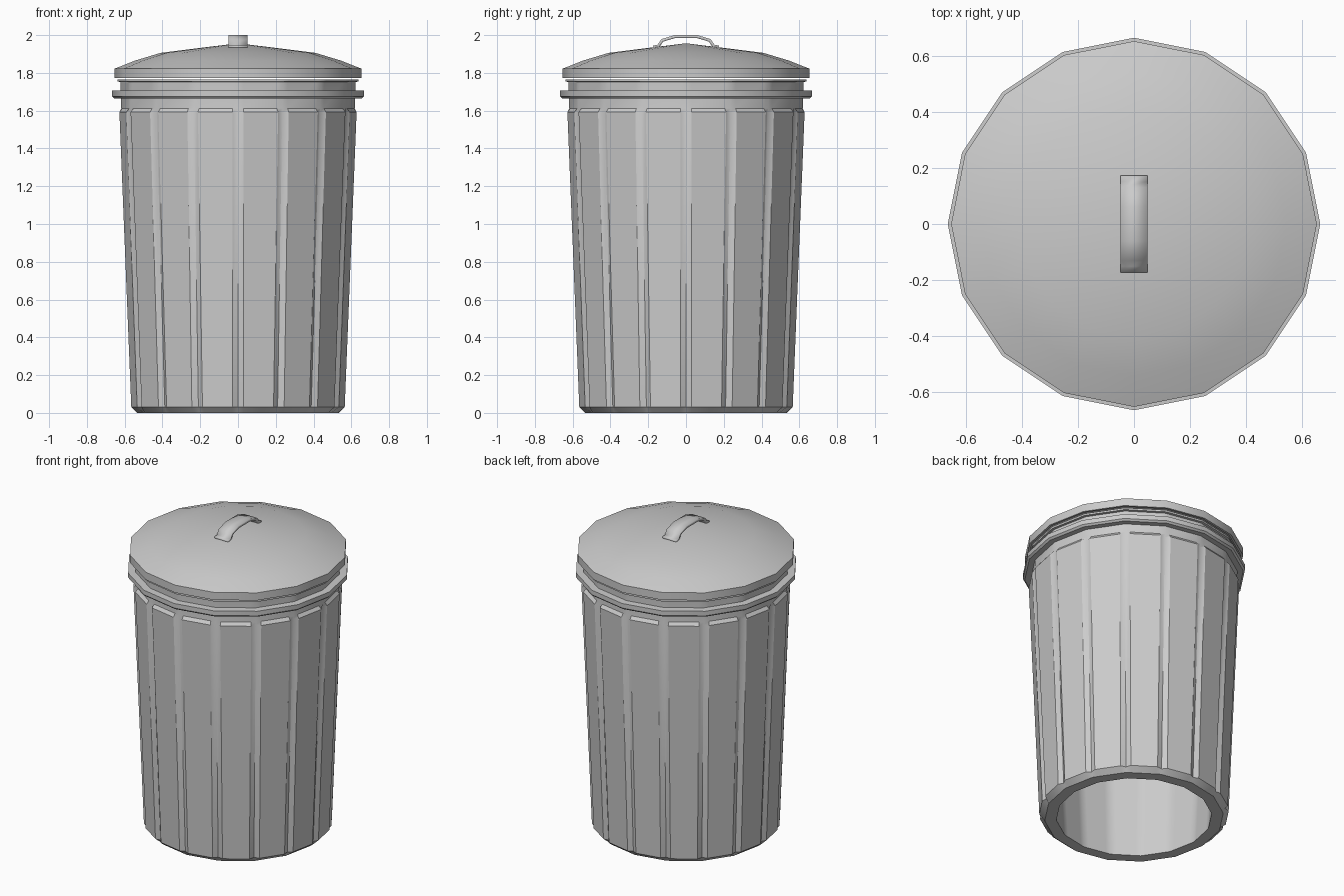
import bpy, bmesh
from math import sin, cos, pi, radians

if "Cube" in bpy.data.objects:
    bpy.data.objects.remove(bpy.data.objects["Cube"])

SIDES = 16


def finish(name, bm, smooth=True):
    bmesh.ops.remove_doubles(bm, verts=bm.verts, dist=1e-5)
    bmesh.ops.recalc_face_normals(bm, faces=bm.faces)
    me = bpy.data.meshes.new(name)
    bm.to_mesh(me)
    bm.free()
    ob = bpy.data.objects.new(name, me)
    bpy.context.collection.objects.link(ob)
    if smooth:
        bpy.ops.object.select_all(action='DESELECT')
        ob.select_set(True)
        bpy.context.view_layer.objects.active = ob
        bpy.ops.object.shade_smooth_by_angle(angle=radians(28))
    return ob


def plain_ring(r, z):
    return [(r * cos(2 * pi * i / SIDES), r * sin(2 * pi * i / SIDES), z)
            for i in range(SIDES)]


def grooved_ring(r, z, depth, w=0.031):
    # each corner becomes panel edge, groove bottom, panel edge
    pts = []
    c = plain_ring(r, z)
    side = 2 * r * sin(pi / SIDES)
    k = 1 - depth / r
    for i, (x, y, _) in enumerate(c):
        for j in (i - 1, None, (i + 1) % SIDES):
            if j is None:
                pts.append((x * k, y * k, z))
            else:
                t = w / side
                pts.append((x + (c[j][0] - x) * t, y + (c[j][1] - y) * t, z))
    return pts


def loft(bm, rings, closed=False):
    vs = [[bm.verts.new(p) for p in ring] for ring in rings]
    pairs = list(zip(vs, vs[1:]))
    if closed:
        pairs.append((vs[-1], vs[0]))
    for a, b in pairs:
        n = max(len(a), len(b))
        for i in range(n):
            j = (i + 1) % n
            if len(b) == 1:
                bm.faces.new((a[i], a[j], b[0]))
            elif len(a) == 1:
                bm.faces.new((a[0], b[j], b[i]))
            else:
                bm.faces.new((a[i], a[j], b[j], b[i]))


# can body: open bottom, tapered wall with V grooves, plain neck and rim
body = [(0.465, 0.0, 0), (0.535, 0.0, 0), (0.571, 0.03, 0.023),
        (0.634, 1.592, 0.023), (0.618, 1.612, 0), (0.622, 1.752, 0),
        (0.637, 1.754, 0), (0.637, 1.766, 0), (0.565, 1.766, 0)]
bm = bmesh.new()
loft(bm, [grooved_ring(*p) for p in body], closed=True)
finish("can_body", bm)

# raised band around the neck
bm = bmesh.new()
loft(bm, [plain_ring(*p) for p in
          [(0.615, 1.665), (0.655, 1.665), (0.666, 1.676), (0.666, 1.706), (0.615, 1.708)]],
     closed=True)
finish("neck_band", bm)

# domed lid with a short skirt
bm = bmesh.new()
lid = [(0.41, 1.906), (0.545, 1.865), (0.654, 1.822), (0.654, 1.772),
       (0.640, 1.772), (0.640, 1.812), (0.54, 1.852), (0.405, 1.893)]
loft(bm, [[(0, 0, 1.957)]] + [plain_ring(*p) for p in lid] + [[(0, 0, 1.943)]])
finish("lid", bm)

# strap handle: half path mirrored front to back
half = [(0.173, 1.937), (0.147, 1.941), (0.126, 1.972), (0.06, 1.992)]
path = [(-y, z) for y, z in half] + half[::-1]
bm = bmesh.new()
rows = [[bm.verts.new((x, y, z)) for x in (-0.049, 0.049)] for y, z in path]
for a, b in zip(rows, rows[1:]):
    bm.faces.new((a[0], a[1], b[1], b[0]))
handle = finish("lid_handle", bm)
mod = handle.modifiers.new("thickness", 'SOLIDIFY')
mod.thickness = 0.016
mod.offset = 0
